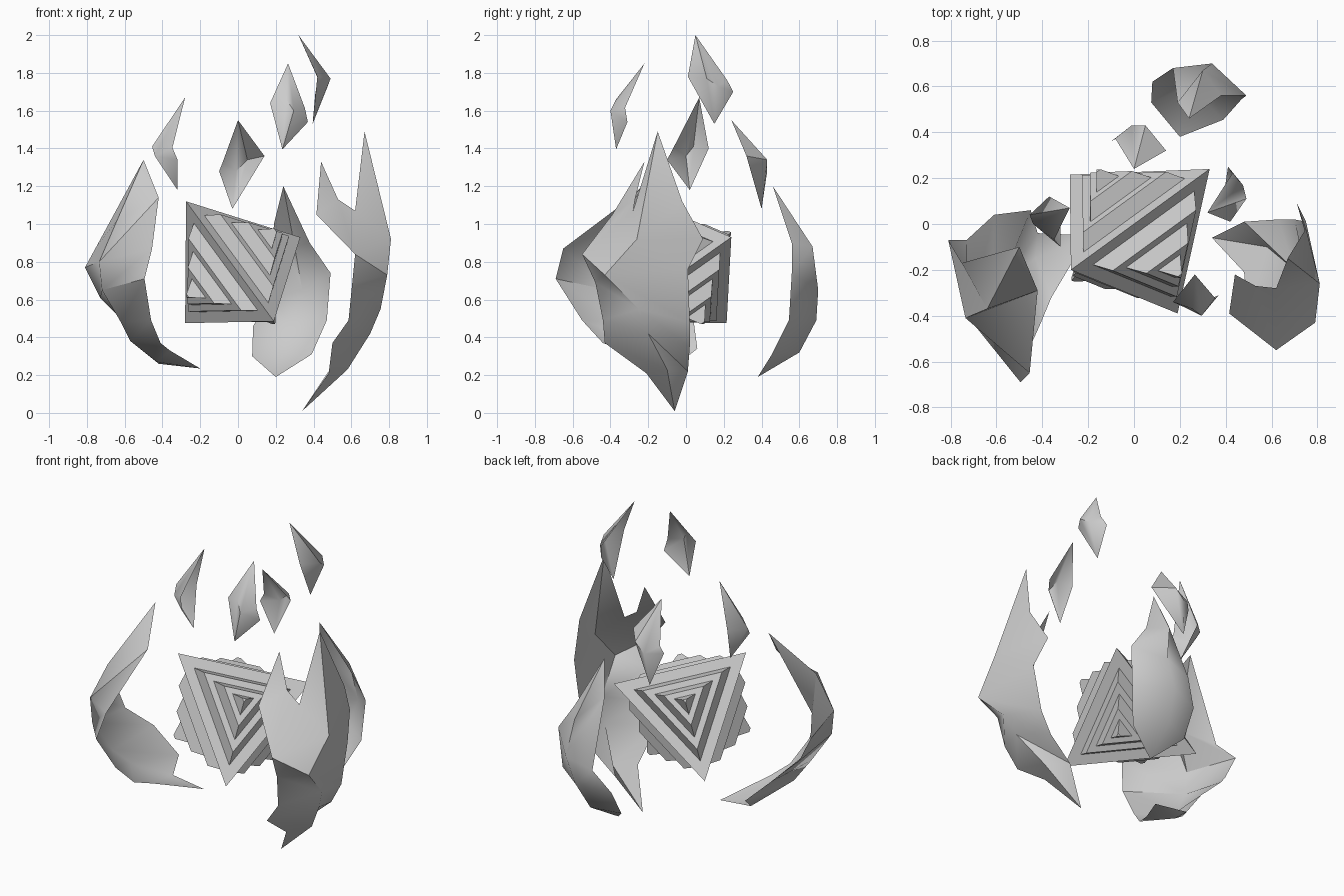
import bpy
import bmesh
from mathutils import Vector

old = bpy.data.objects.get("Cube")
if old:
    bpy.data.objects.remove(old, do_unlink=True)

# One stone grey for everything
stone = bpy.data.materials.new("stone_grey")
stone.use_nodes = True
grey = (0.6, 0.6, 0.6, 1)
stone.diffuse_color = grey
stone.node_tree.nodes["Principled BSDF"].inputs["Base Color"].default_value = grey

# Core corners and middle
corners = [Vector(p) for p in ((-.275, -.2, 1.12), (.33, .24, .93),
                               (.19, -.39, .485), (-.28, .215, .475))]
middle = sum(corners, Vector()) / len(corners)


def add_object(name, bm):
    """Turn a bmesh into a linked object."""
    mesh = bpy.data.meshes.new(name)
    bm.to_mesh(mesh)
    bm.free()
    mesh.materials.append(stone)
    obj = bpy.data.objects.new(name, mesh)
    bpy.context.collection.objects.link(obj)
    return obj


def finish_shard(name, bm):
    """Weld a curved sheet, face it away from the core and soften its shading."""
    bmesh.ops.remove_doubles(bm, verts=bm.verts, dist=0.001)
    bmesh.ops.recalc_face_normals(bm, faces=bm.faces)
    outward = sum(f.calc_area() * f.normal.dot(f.calc_center_median() - middle)
                  for f in bm.faces)
    if outward < 0:
        bmesh.ops.reverse_faces(bm, faces=bm.faces)
    obj = add_object(name, bm)
    bpy.ops.object.select_all(action="DESELECT")
    obj.select_set(True)
    bpy.context.view_layer.objects.active = obj
    bpy.ops.object.shade_smooth_by_angle(angle=0.85)


def add_face(bm, *points):
    bm.faces.new([bm.verts.new(p) for p in points])


def add_strips(bm, rows, base):
    """Skin the rows (edge, ridge, edge) and close them at the base point."""
    for side in (0, 1):
        for upper, lower in zip(rows, rows[1:]):
            add_face(bm, upper[side], lower[side], lower[side + 1])
            add_face(bm, upper[side], lower[side + 1], upper[side + 1])
        add_face(bm, rows[-1][side], base, rows[-1][side + 1])


def leaf(name, tip, rows, base):
    """Leaf-shaped sheet with a single tip."""
    bm = bmesh.new()
    for side in (0, 1):
        add_face(bm, tip, rows[0][side], rows[0][side + 1])
    add_strips(bm, rows, base)
    finish_shard(name, bm)


def small_shard(name, *points):
    """Folded diamond with a slanted ridge and one hooked edge."""
    tip, edge_a, ridge_a, ridge_b, edge_b, base = map(Vector, points)
    outward = (ridge_a + ridge_b - edge_a - edge_b).normalized()
    bend = tip.lerp(edge_b, 0.82) + outward * 0.035
    bm = bmesh.new()
    add_face(bm, tip, edge_a, ridge_a)
    add_face(bm, tip, ridge_a, ridge_b)
    add_face(bm, tip, ridge_b, bend)
    add_face(bm, bend, ridge_b, edge_b)
    add_face(bm, edge_a, base, ridge_a)
    add_face(bm, ridge_a, base, ridge_b)
    add_face(bm, ridge_b, base, edge_b)
    finish_shard(name, bm)


# Core: tetrahedron with three tapered steps on every face
step_scales = ((0.73, 0.6), (0.44, 0.3), (0.16, 0.03))
step_height = 0.068
core = bmesh.new()
for skipped in corners:
    triangle = [c for c in corners if c is not skipped]
    centre = sum(triangle, Vector()) / len(triangle)
    normal = (centre - middle).normalized()

    def ring(scale, height):
        return [core.verts.new(centre + (c - centre) * scale + normal * height)
                for c in triangle]

    rings = [ring(1, 0)]
    for level, (foot, top) in enumerate(step_scales):
        rings.append(ring(foot, level * step_height))
        rings.append(ring(top, (level + 1) * step_height))
    for low, high in zip(rings, rings[1:]):
        for i in range(3):
            j = (i + 1) % 3
            core.faces.new((low[i], low[j], high[j], high[i]))
    core.faces.new(rings[-1])
bmesh.ops.remove_doubles(core, verts=core.verts, dist=0.0005)
bmesh.ops.recalc_face_normals(core, faces=core.faces)
add_object("stepped_core", core)

# Large shard on the -x side
leaf("large_shard_right", (-.5, -.1, 1.34), (
    ((-.42, -.29, 1.14), (-.64, -.37, 1.02), (-.75, -.17, .88)),
    ((-.455, -.65, .87), (-.735, -.41, .8), (-.81, -.07, .77)),
    ((-.495, -.69, .71), (-.72, -.41, .65), (-.73, -.07, .61)),
    ((-.46, -.55, .49), (-.62, -.35, .48), (-.61, .04, .49)),
    ((-.41, -.44, .37), (-.57, -.25, .38), (-.45, .06, .34)),
    ((-.36, -.32, .33), (-.43, -.15, .27), (-.42, -.04, .26)),
), (-.2, -.05, .235))

# Large shard on the +x side, split into two prongs at the top
tall_tip = (.67, -.15, 1.49)
low_tip = (.44, -.22, 1.33)
prong_side = (.415, -.39, 1.05)
prong_notch = (.53, -.27, 1.13)
notch = (.62, -.28, 1.07)
front_edge = (.62, -.55, .84)
ridge = (.81, -.26, .92)
back_edge = (.71, .09, .92)
back_shoulder = (.75, -.02, 1.12)
forked = bmesh.new()
add_face(forked, low_tip, prong_side, prong_notch)
add_face(forked, prong_side, front_edge, prong_notch)
add_face(forked, prong_notch, front_edge, notch)
add_face(forked, notch, front_edge, ridge)
add_face(forked, tall_tip, notch, ridge)
add_face(forked, tall_tip, ridge, back_shoulder)
add_face(forked, back_shoulder, ridge, back_edge)
add_strips(forked, (
    (front_edge, ridge, back_edge),
    ((.605, -.48, .69), (.79, -.43, .73), (.75, .01, .76)),
    ((.585, -.44, .49), (.755, -.25, .55), (.7, .02, .48)),
    ((.5, -.43, .37), (.7, -.2, .42), (.63, .02, .35)),
    ((.48, -.21, .21), (.58, -.1, .23), (.48, .01, .22)),
), (.34, -.06, .01))
finish_shard("large_shard_left", forked)

# Large shard at the back
leaf("large_shard_back", (.24, .46, 1.2), (
    ((.19, .53, 1), (.3, .67, .88), (.38, .56, .9)),
    ((.17, .68, .6), (.34, .7, .65), (.49, .56, .74)),
    ((.08, .62, .46), (.28, .69, .49), (.47, .545, .49)),
    ((.075, .53, .3), (.24, .6, .32), (.39, .455, .31)),
), (.2, .38, .19))

# Four small floating shards above the core
small_shard("small_shard_front", (.265, -.22, 1.85), (.17, -.34, 1.64),
            (.255, -.37, 1.66), (.295, -.4, 1.6), (.37, -.31, 1.54),
            (.235, -.37, 1.395))
small_shard("small_shard_left", (.32, .05, 2), (.42, .01, 1.78),
            (.49, .11, 1.77), (.475, .17, 1.73), (.41, .25, 1.7),
            (.395, .15, 1.53))
small_shard("small_shard_right", (-.28, .07, 1.67), (-.37, .12, 1.4),
            (-.455, .04, 1.41), (-.44, 0, 1.36), (-.32, -.1, 1.34),
            (-.32, .02, 1.18))
small_shard("small_shard_back", (0, .24, 1.55), (.14, .32, 1.36),
            (.05, .43, 1.34), (-.01, .43, 1.28), (-.1, .36, 1.28),
            (-.03, .4, 1.08))
